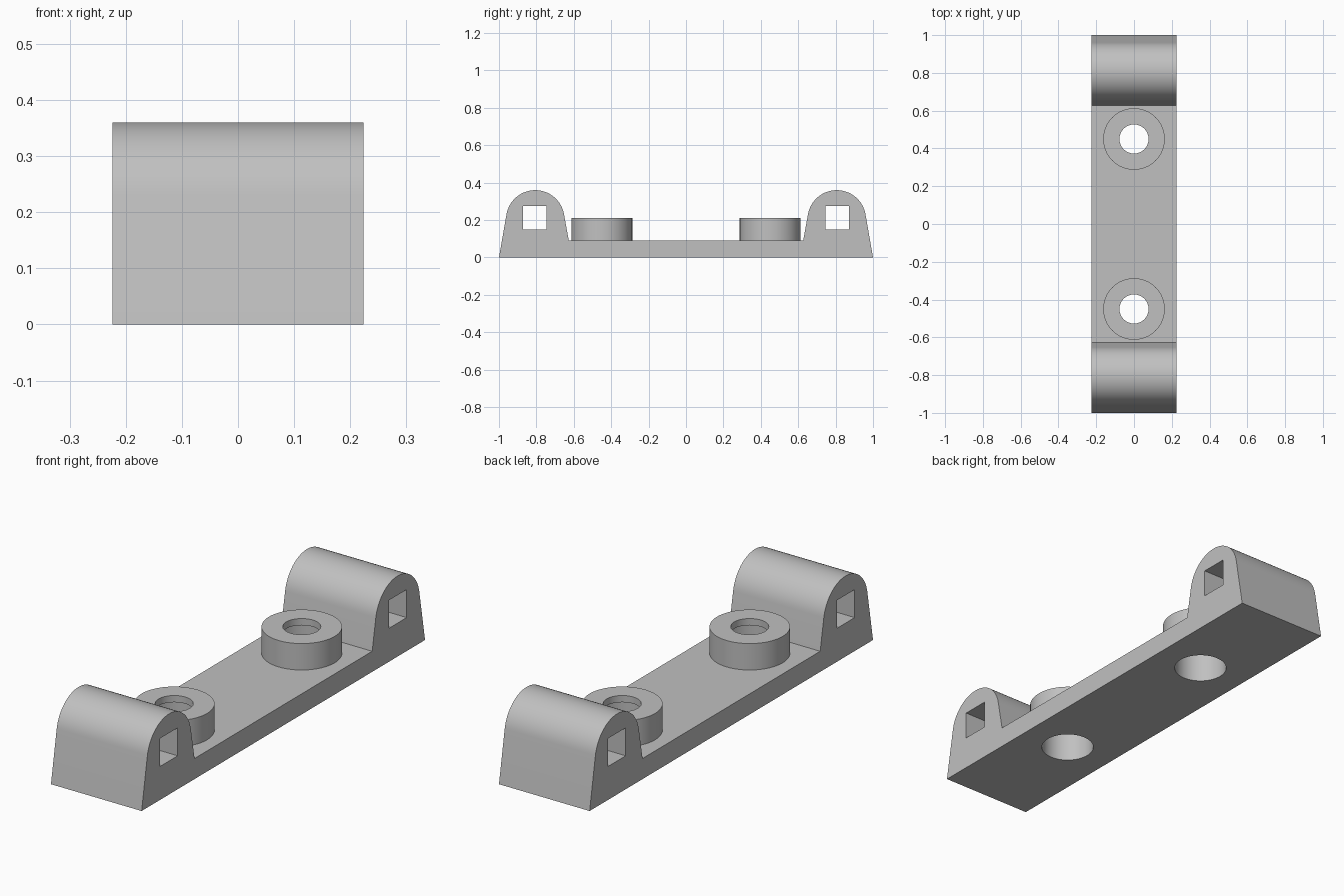
import bpy, bmesh, math

cube = bpy.data.objects.get("Cube")
if cube:
    bpy.data.objects.remove(cube, do_unlink=True)

HALF_W, PLATE_Z = 0.224, 0.092
ARCH_Y, ARCH_Z, ARCH_R = 0.806, 0.204, 0.156
BOSS_Y, BOSS_R, BOSS_TOP = 0.45, 0.163, 0.21

grey = bpy.data.materials.new("light grey")
grey.use_nodes = True
colour = (0.53, 0.53, 0.53, 1)
grey.diffuse_color = colour
grey.node_tree.nodes["Principled BSDF"].inputs["Base Color"].default_value = colour


def make_object(name, bm):
    bmesh.ops.recalc_face_normals(bm, faces=bm.faces)
    mesh = bpy.data.meshes.new(name)
    bm.to_mesh(mesh)
    bm.free()
    mesh.materials.append(grey)
    obj = bpy.data.objects.new(name, mesh)
    bpy.context.collection.objects.link(obj)
    return obj


def prism(name, outline, half):
    """Extrude a side outline of (y, z) points across the width."""
    bm = bmesh.new()
    face = bm.faces.new([bm.verts.new((-half, y, z)) for y, z in outline])
    moved = bmesh.ops.extrude_face_region(bm, geom=[face])["geom"]
    verts = [v for v in moved if isinstance(v, bmesh.types.BMVert)]
    bmesh.ops.translate(bm, verts=verts, vec=(2 * half, 0, 0))
    return make_object(name, bm)


def cylinder(name, y, radius, low, high):
    bm = bmesh.new()
    bmesh.ops.create_cone(bm, cap_ends=True, segments=72, radius1=radius,
                          radius2=radius, depth=high - low)
    bmesh.ops.translate(bm, verts=bm.verts, vec=(0, y, (low + high) / 2))
    return make_object(name, bm)


def combine(target, other, operation):
    """Apply one boolean and discard the helper."""
    other.hide_render = True
    mod = target.modifiers.new(operation, "BOOLEAN")
    mod.operation, mod.object, mod.solver = operation, other, "EXACT"
    bpy.context.view_layer.objects.active = target
    bpy.ops.object.modifier_apply(modifier=mod.name)
    bpy.data.objects.remove(other, do_unlink=True)


# Base plate and rounded end blocks share one side profile
lean = math.radians(10)
steps = 32
half_profile = [(1.0, 0.0)]
for i in range(steps + 1):
    a = lean + (math.pi - 2 * lean) * i / steps
    half_profile.append((ARCH_Y + ARCH_R * math.cos(a), ARCH_Z + ARCH_R * math.sin(a)))
half_profile.append((0.627, PLATE_Z))
outline = half_profile + [(-y, z) for y, z in reversed(half_profile)]
bracket = prism("bracket", outline, HALF_W)

for side in (-1, 1):
    # Raised screw boss with a narrow hole above a wide recess
    y = side * BOSS_Y
    combine(bracket, cylinder("boss", y, BOSS_R, 0.04, BOSS_TOP), "UNION")
    combine(bracket, cylinder("recess_cutter", y, 0.112, -0.1, 0.18), "DIFFERENCE")
    combine(bracket, cylinder("hole_cutter", y, 0.077, 0.1, 0.3), "DIFFERENCE")
    # Square channel across the end block
    c, r, zc = side * 0.808, 0.0625, 0.212
    square = [(c - r, zc - r), (c + r, zc - r), (c + r, zc + r), (c - r, zc + r)]
    combine(bracket, prism("channel_cutter", square, 0.4), "DIFFERENCE")

bpy.ops.object.select_all(action="DESELECT")
bracket.select_set(True)
bpy.context.view_layer.objects.active = bracket
bpy.ops.object.shade_smooth_by_angle(angle=math.radians(30))
